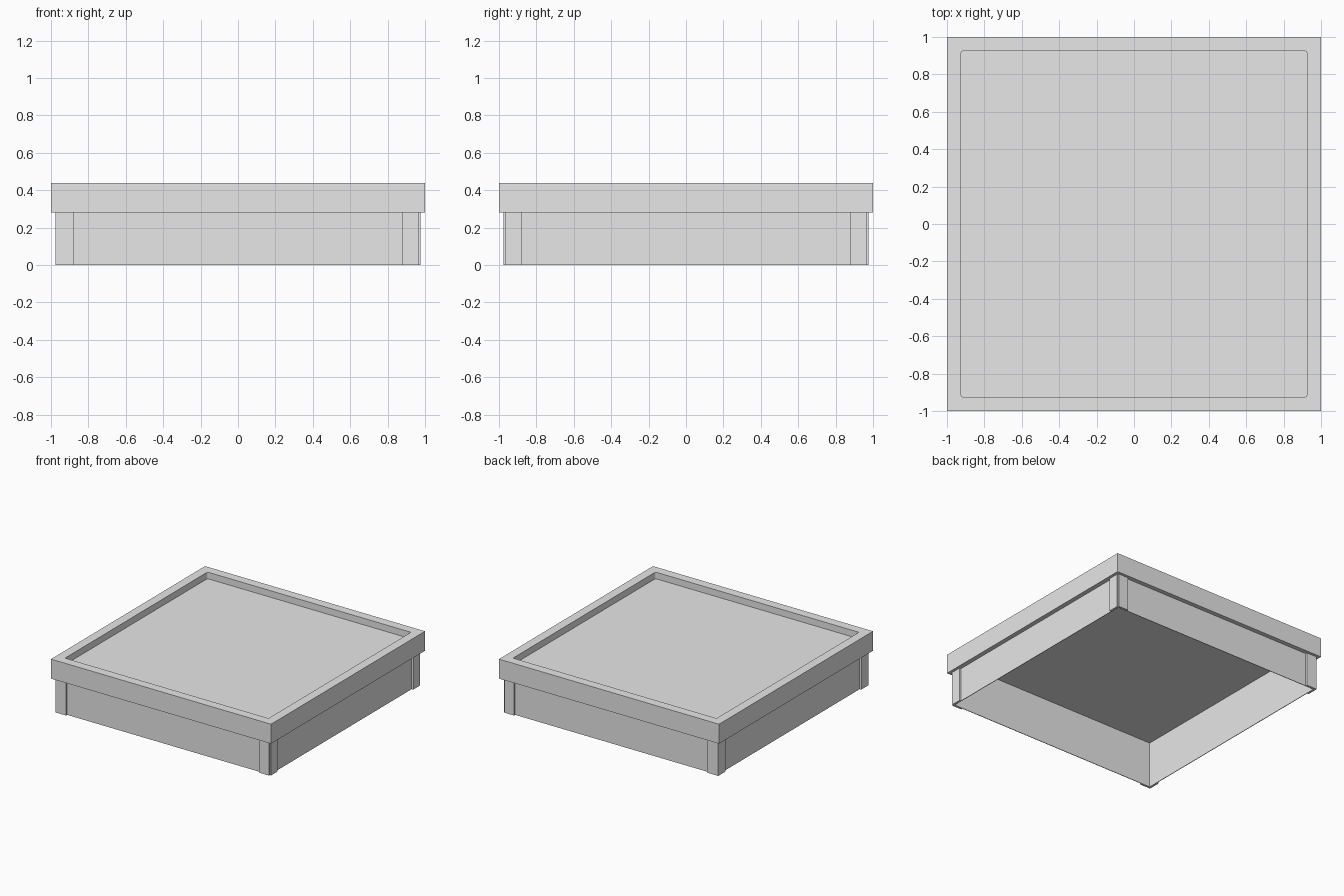
import bpy, bmesh
from mathutils import Matrix, Vector

if "Cube" in bpy.data.objects:
    bpy.data.objects.remove(bpy.data.objects["Cube"], do_unlink=True)

GREY = bpy.data.materials.new("light_grey")
GREY.use_nodes = True
GREY.diffuse_color = (0.8, 0.8, 0.8, 1)
GREY.node_tree.nodes["Principled BSDF"].inputs["Base Color"].default_value = (0.8, 0.8, 0.8, 1)

RIM_LOW, TOP = 0.28, 0.44      # rim height range
SHELF = 0.38                   # underside of the top ring
OPENING = 0.925                # half width of the recess
WALL, WALL_IN = 0.963, 0.958   # skirt wall faces
NOTCH, POST = 0.966, 0.977     # corner trim faces


def add_box(bm, x, y, z):
    """Box from (low, high) ranges."""
    size = Vector((x[1] - x[0], y[1] - y[0], z[1] - z[0]))
    mid = Vector((sum(x), sum(y), sum(z))) / 2
    matrix = Matrix.Translation(mid) @ Matrix.Diagonal((*size, 1))
    return bmesh.ops.create_cube(bm, size=1, matrix=matrix)["verts"]


def finish(name, bm):
    mesh = bpy.data.meshes.new(name)
    bmesh.ops.recalc_face_normals(bm, faces=bm.faces)
    bm.to_mesh(mesh)
    bm.free()
    mesh.materials.append(GREY)
    obj = bpy.data.objects.new(name, mesh)
    bpy.context.collection.objects.link(obj)
    return obj


def square_block(name, half, low, high, rounding=0):
    bm = bmesh.new()
    add_box(bm, (-half, half), (-half, half), (low, high))
    if rounding:
        upright = [e for e in bm.edges if abs(e.verts[0].co.z - e.verts[1].co.z) > 0.01]
        bmesh.ops.bevel(bm, geom=upright, offset=rounding, segments=3,
                        profile=0.5, affect="EDGES")
    return finish(name, bm)


# Rim: a square lid hollowed from below and opened at the top
rim = square_block("rim", 1, RIM_LOW, TOP)
cutters = [square_block("rim_hollow_cutter", WALL_IN, RIM_LOW - 0.1, SHELF),
           square_block("rim_opening_cutter", OPENING, RIM_LOW - 0.1, TOP + 0.1, 0.012)]
for cutter in cutters:
    cut = rim.modifiers.new(cutter.name, "BOOLEAN")
    cut.operation = "DIFFERENCE"
    cut.solver = "EXACT"
    cut.object = cutter
    cutter.hide_render = True
    cutter.hide_set(True)

# Recessed panel closing the opening
square_block("recessed_panel", OPENING + 0.002, SHELF - 0.004, SHELF + 0.006, 0.012)

# Four thin skirt walls below the rim
bm = bmesh.new()
for side in (-1, 1):
    across = sorted((side * WALL_IN, side * WALL))
    add_box(bm, (-WALL, WALL), across, (0, RIM_LOW))
    add_box(bm, across, (-WALL_IN, WALL_IN), (0, RIM_LOW))
finish("skirt_walls", bm)

# Corner trim: two narrow boards meeting at each corner
for sx, x_name in ((-1, "right"), (1, "left")):
    for sy, y_name in ((-1, "front"), (1, "back")):
        bm = bmesh.new()
        inner = 0.88
        end = POST if sx < 0 else NOTCH
        depth_x = sorted((sx * WALL, sx * POST))
        depth_y = sorted((sy * WALL, sy * POST))
        add_box(bm, sorted((sx * inner, sx * end)), depth_y, (0, RIM_LOW))
        add_box(bm, depth_x, sorted((sy * inner, sy * NOTCH)), (0, RIM_LOW))
        finish(f"{y_name}_{x_name}_corner_trim", bm)
